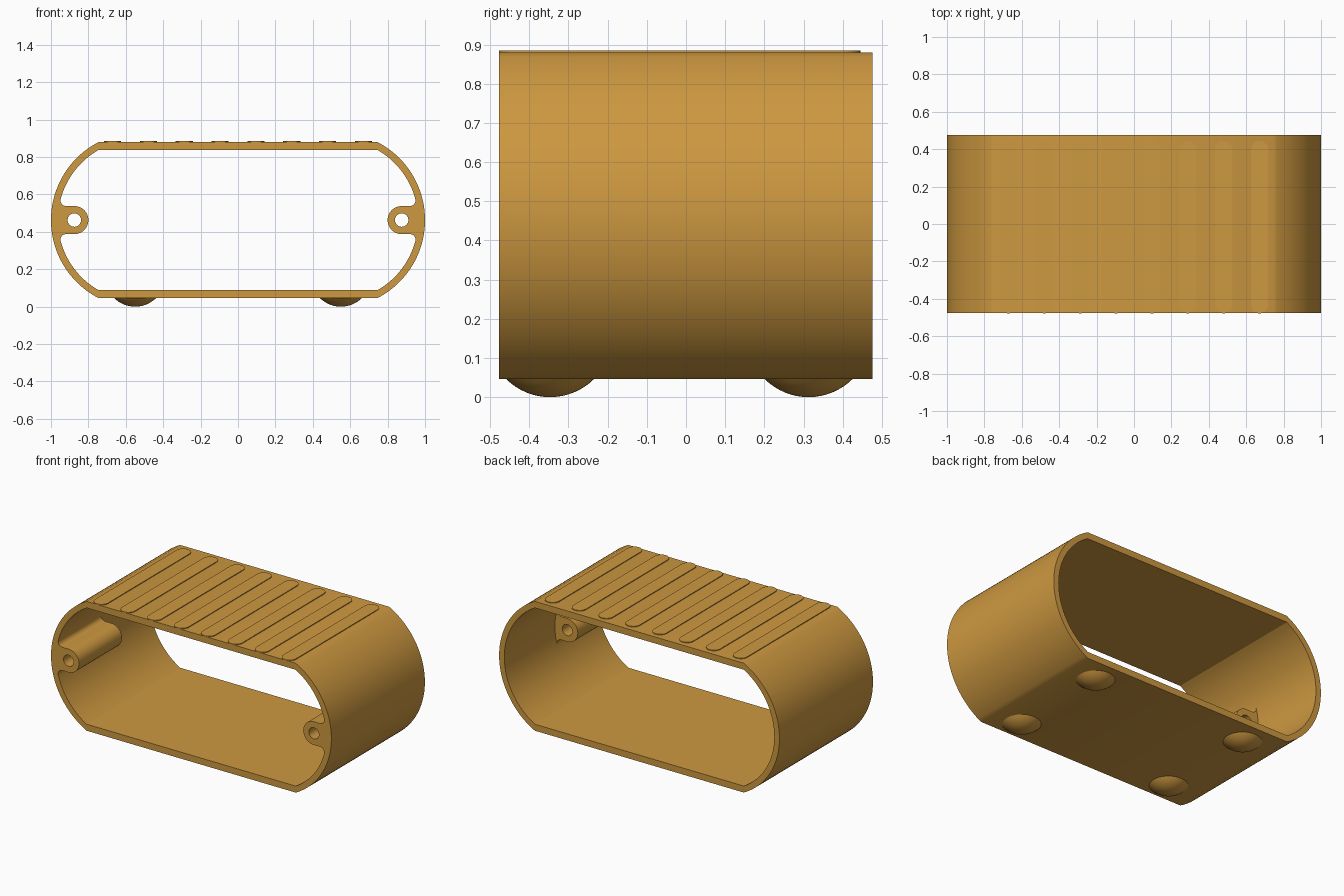
import bpy, bmesh, math
from mathutils import Matrix

if "Cube" in bpy.data.objects:
    bpy.data.objects.remove(bpy.data.objects["Cube"])

ochre = bpy.data.materials.new("ochre plastic")
ochre.diffuse_color = (0.61, 0.314, 0.051, 1.0)
ochre.use_nodes = True
ochre.node_tree.nodes["Principled BSDF"].inputs["Base Color"].default_value = ochre.diffuse_color

MID_Z = 0.463            # height of the screw axis
ARC_X = 0.531            # centre of the curved ends
R_OUT, R_IN = 0.469, 0.432
H_OUT, H_IN = 0.417, 0.375
FRONT, BACK = -0.477, 0.476


def arc(cx, cy, r, a0, a1, n):
    """Points along an arc, angles in radians."""
    return [(cx + r * math.cos(a0 + (a1 - a0) * i / n),
             cy + r * math.sin(a0 + (a1 - a0) * i / n)) for i in range(n + 1)]


def circle(cx, cy, r, n):
    return arc(cx, cy, r, 0, 2 * math.pi, n)[:-1]


def finish(bm, name):
    bmesh.ops.remove_doubles(bm, verts=bm.verts, dist=1e-5)
    bmesh.ops.recalc_face_normals(bm, faces=bm.faces)
    mesh = bpy.data.meshes.new(name)
    bm.to_mesh(mesh)
    bm.free()
    mesh.materials.clear()
    mesh.materials.append(ochre)
    mesh.shade_smooth()
    mesh.set_sharp_from_angle(angle=math.radians(30))
    obj = bpy.data.objects.new(name, mesh)
    bpy.context.collection.objects.link(obj)
    return obj


def extrude_loops(name, loops, depth, matrix):
    """Fill the outline (later loops are holes), extrude it and place it."""
    curve = bpy.data.curves.new(name + "_outline", 'CURVE')
    curve.dimensions = '2D'
    curve.fill_mode = 'BOTH'
    curve.extrude = depth / 2
    for pts in loops:
        spline = curve.splines.new('POLY')
        spline.points.add(len(pts) - 1)
        for p, (x, y) in zip(spline.points, pts):
            p.co = (x, y, 0, 1)
        spline.use_cyclic_u = True
    helper = bpy.data.objects.new(name + "_outline", curve)
    bpy.context.collection.objects.link(helper)
    bpy.context.view_layer.update()
    temp = bpy.data.meshes.new_from_object(
        helper.evaluated_get(bpy.context.evaluated_depsgraph_get()))
    bm = bmesh.new()
    bm.from_mesh(temp)
    bm.transform(matrix)
    bpy.data.objects.remove(helper)
    bpy.data.curves.remove(curve)
    bpy.data.meshes.remove(temp)
    return finish(bm, name)


def upright(y0, y1):
    """Stand a flat outline up in xz, centred between two depths."""
    return (Matrix.Translation((0, (y0 + y1) / 2, MID_Z))
            @ Matrix.Rotation(math.pi / 2, 4, 'X'))


def end_round(r, h):
    """Flat top and bottom joined by bowed ends."""
    a = math.asin(h / r)
    right = arc(ARC_X, 0, r, -a, a, 40)
    return right + [(-x, -y) for x, y in right]


# Open sleeve
extrude_loops("sleeve", [end_round(R_OUT, H_OUT), end_round(R_IN, H_IN)],
              BACK - FRONT, upright(FRONT, BACK))

# Screw bosses, blended into the inner wall, running from the front to mid depth
BOSS_X, BOSS_R, FILLET, BOSS_END = 0.875, 0.075, 0.03, -0.04
fz = BOSS_R + FILLET
fx = ARC_X + math.sqrt((R_IN - FILLET) ** 2 - fz ** 2)
tilt = math.atan2(fz, fx - ARC_X)
upper = (arc(BOSS_X, 0, BOSS_R, math.pi, math.pi / 2, 12)
         + arc(fx, fz, FILLET, -math.pi / 2, tilt, 10))
wall = arc(ARC_X, 0, R_IN, tilt, -tilt, 20)[1:-1]
lower = [(x, -y) for x, y in reversed(upper)][:-1]
for side, label in ((1, "right"), (-1, "left")):
    loops = [upper + wall + lower, circle(BOSS_X, 0, 0.036, 28)]
    loops = [[(side * x, y) for x, y in pts] for pts in loops]
    extrude_loops(label + "_screw_boss", loops, BOSS_END - FRONT,
                  upright(FRONT, BOSS_END))

# Raised rounded ribs on the top
RIB_R, RIB_Y0, RIB_Y1 = 0.046, -0.478, 0.445
TOP = MID_Z + H_OUT
for i in range(8):
    x = -0.671 + i * 1.342 / 7
    pill = (arc(x, RIB_Y1 - RIB_R, RIB_R, 0, math.pi, 14)
            + arc(x, RIB_Y0 + RIB_R, RIB_R, math.pi, 2 * math.pi, 14))
    extrude_loops("top_rib_%d" % (i + 1), [pill], 0.007,
                  Matrix.Translation((0, 0, TOP + 0.0015)))

# Domed feet: shallow spherical caps
FOOT_R, FOOT_H = 0.112, MID_Z - H_OUT
ball = (FOOT_R ** 2 + FOOT_H ** 2) / (2 * FOOT_H)
spread = math.asin(FOOT_R / ball)
for fx_, side in ((-0.55, "left"), (0.55, "right")):
    for fy, end in ((-0.347, "front"), (0.313, "back")):
        bm = bmesh.new()
        profile = [bm.verts.new((ball * math.sin(spread * i / 8), 0,
                                 ball - ball * math.cos(spread * i / 8)))
                   for i in range(9)]
        edges = [bm.edges.new(pair) for pair in zip(profile, profile[1:])]
        bmesh.ops.spin(bm, geom=profile + edges, cent=(0, 0, 0), axis=(0, 0, 1),
                       angle=2 * math.pi, steps=36)
        bmesh.ops.remove_doubles(bm, verts=bm.verts, dist=1e-5)
        rim = [e for e in bm.edges if e.is_boundary]
        bmesh.ops.holes_fill(bm, edges=rim, sides=0)
        bm.transform(Matrix.Translation((fx_, fy, 0)))
        finish(bm, "%s_%s_foot" % (end, side))
